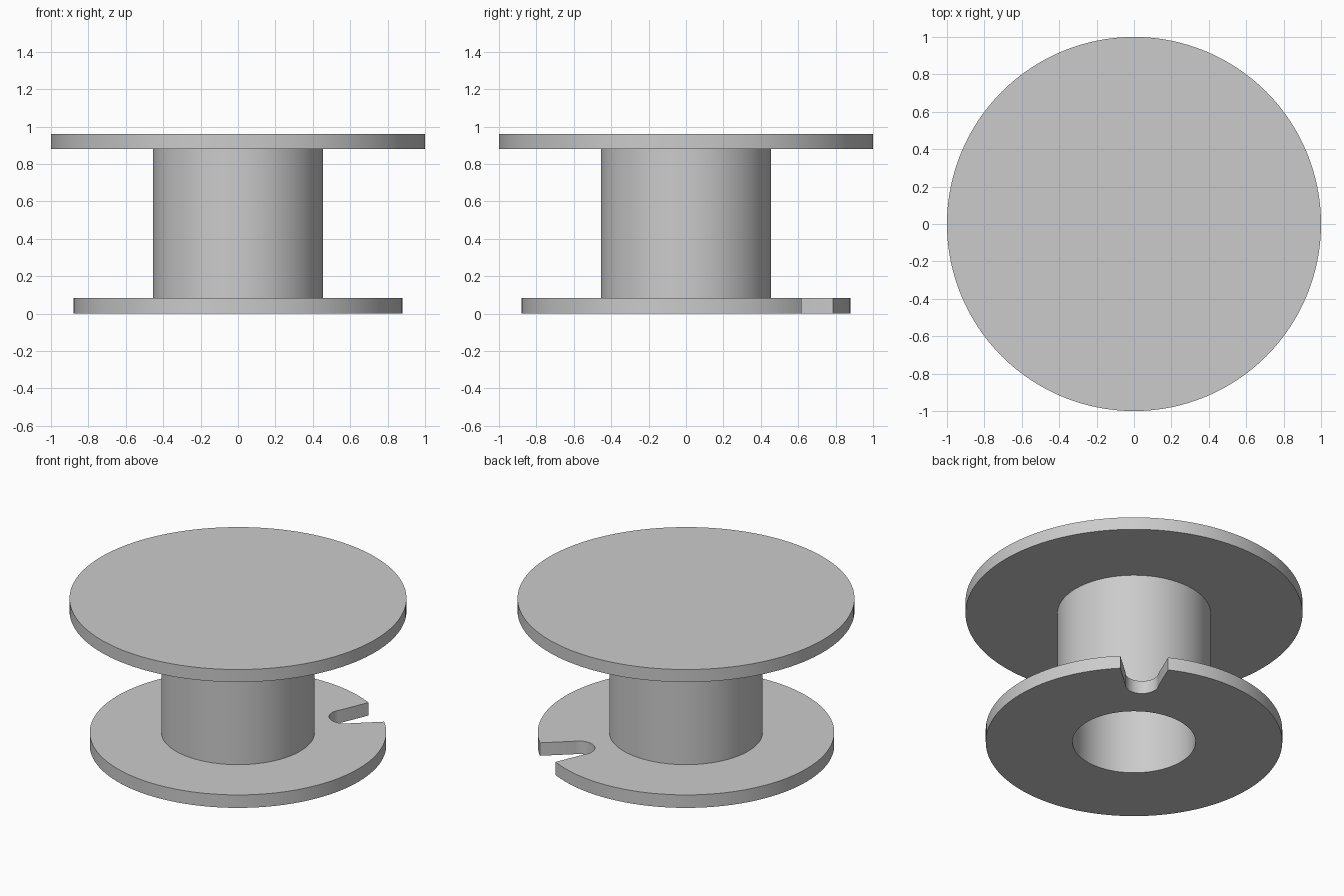
import bpy
import bmesh
from math import cos, sin, pi, radians
from mathutils import Matrix, Vector

if "Cube" in bpy.data.objects:
    bpy.data.objects.remove(bpy.data.objects["Cube"], do_unlink=True)

SEGMENTS = 128
PLATE_R, FLANGE_R, HUB_R, BORE_R = 1.0, 0.88, 0.455, 0.365
FLANGE_TOP, PLATE_BOTTOM, PLATE_TOP = 0.085, 0.88, 0.962

grey = bpy.data.materials.new("plain_grey")
grey.use_nodes = True
grey.diffuse_color = (0.6, 0.6, 0.6, 1)
grey.node_tree.nodes["Principled BSDF"].inputs["Base Color"].default_value = (0.6, 0.6, 0.6, 1)


def make_object(name, bm):
    bmesh.ops.recalc_face_normals(bm, faces=bm.faces)
    mesh = bpy.data.meshes.new(name)
    bm.to_mesh(mesh)
    bm.free()
    mesh.materials.append(grey)
    obj = bpy.data.objects.new(name, mesh)
    bpy.context.collection.objects.link(obj)
    return obj


def lathe(name, profile, closed=False):
    """Spin an (r, z) profile around the vertical axis."""
    bm = bmesh.new()
    verts = [bm.verts.new((r, 0, z)) for r, z in profile]
    ring = verts + verts[:1] if closed else verts
    edges = [bm.edges.new(pair) for pair in zip(ring, ring[1:])]
    bmesh.ops.spin(bm, geom=verts + edges, cent=(0, 0, 0), axis=(0, 0, 1),
                   angle=2 * pi, steps=SEGMENTS)
    bmesh.ops.remove_doubles(bm, verts=bm.verts, dist=1e-5)
    return make_object(name, bm)


def disc(name, radius, z0, z1):
    bm = bmesh.new()
    bmesh.ops.create_cone(bm, cap_ends=True, segments=SEGMENTS, radius1=radius,
                          radius2=radius, depth=z1 - z0,
                          matrix=Matrix.Translation((0, 0, (z0 + z1) / 2)))
    return make_object(name, bm)


def notch_cutter(name, angle, rim_half_width):
    """Round-ended slot that flares out towards the rim."""
    r_arc, radius, r_rim, r_end = 0.675, 0.098, 0.867, 1.0
    flare = radius + (rim_half_width - radius) * (r_end - r_arc) / (r_rim - r_arc)
    outline = [(r_end, flare)]
    for i in range(25):
        a = pi / 2 + pi * i / 24
        outline.append((r_arc + radius * cos(a), radius * sin(a)))
    outline.append((r_end, -flare))
    bm = bmesh.new()
    face = bm.faces.new([bm.verts.new((x, y, -0.1)) for x, y in outline])
    top = bmesh.ops.extrude_face_region(bm, geom=[face])["geom"]
    bmesh.ops.translate(bm, vec=Vector((0, 0, 0.3)),
                        verts=[v for v in top if isinstance(v, bmesh.types.BMVert)])
    bm.transform(Matrix.Rotation(angle, 4, "Z"))
    return make_object(name, bm)


# Upper plate, closed over the bore
top_plate = disc("top_plate", PLATE_R, PLATE_BOTTOM, PLATE_TOP)

# Hollow hub, open where it meets the plate and flange
hub = lathe("hub_outer_wall", [(HUB_R, FLANGE_TOP), (HUB_R, PLATE_BOTTOM)])
bore = lathe("hub_bore_wall", [(BORE_R, FLANGE_TOP), (BORE_R, PLATE_BOTTOM)])
bore.data.flip_normals()

# Lower flange ring with two opposite notches
flange = lathe("bottom_flange", [(BORE_R, 0), (FLANGE_R, 0), (FLANGE_R, FLANGE_TOP),
                                 (BORE_R, FLANGE_TOP)], closed=True)
bpy.context.view_layer.objects.active = flange
for name, degrees, half_width in (("front_notch", 234.4, 0.165), ("back_notch", 54, 0.142)):
    cutter = notch_cutter(name, radians(degrees), half_width)
    cutter.hide_render = True
    cut = flange.modifiers.new(name, "BOOLEAN")
    cut.operation = "DIFFERENCE"
    cut.solver = "EXACT"
    cut.object = cutter
    bpy.ops.object.modifier_apply(modifier=cut.name)
    bpy.data.objects.remove(cutter, do_unlink=True)

# Smooth round walls, crisp rims
bpy.ops.object.select_all(action="DESELECT")
for part in (top_plate, hub, bore, flange):
    part.select_set(True)
bpy.ops.object.shade_smooth_by_angle(angle=radians(30))
